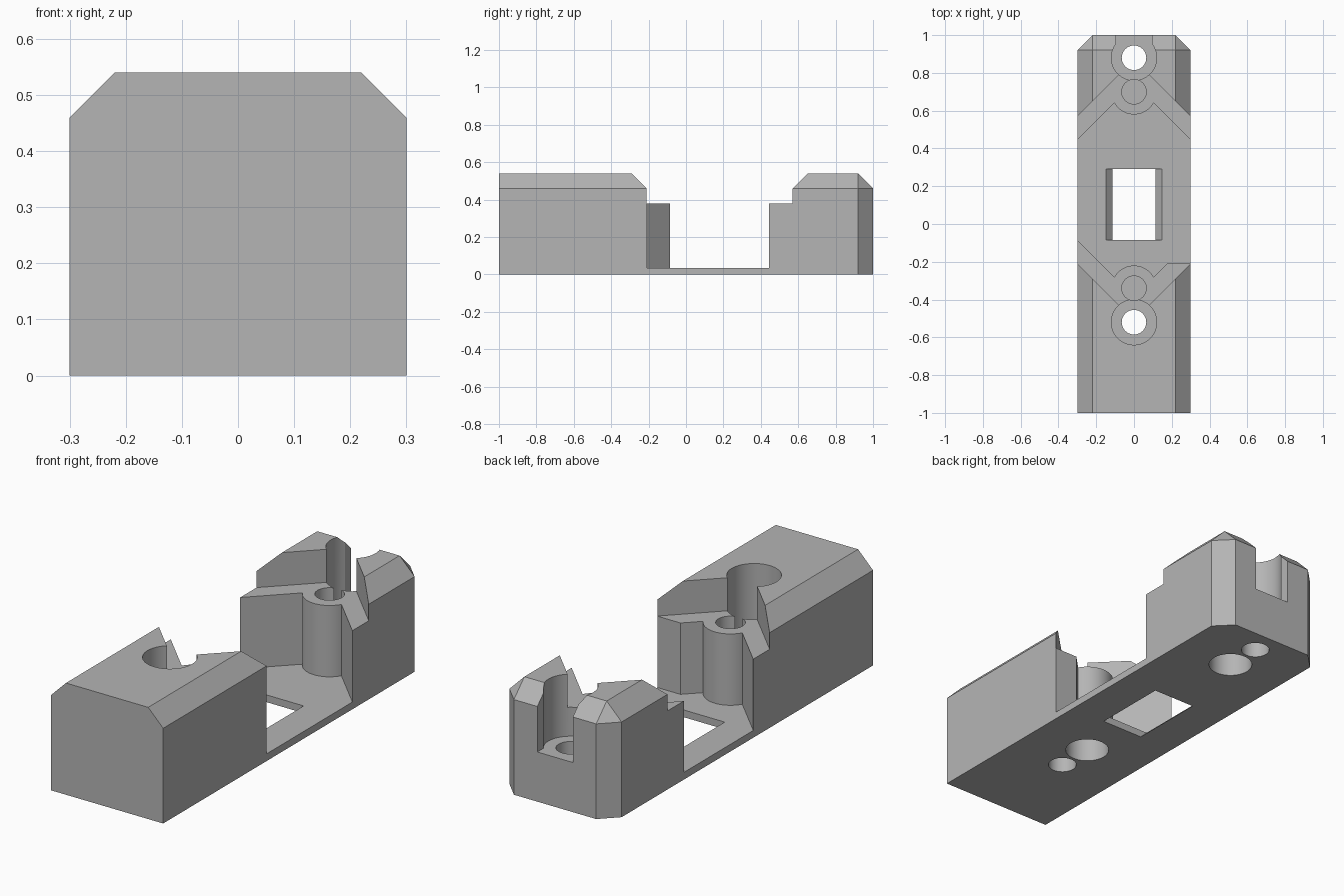
import bpy
import bmesh
from math import cos, sin, radians

cube = bpy.data.objects.get("Cube")
if cube:
    bpy.data.objects.remove(cube, do_unlink=True)

grey = bpy.data.materials.new("plain grey")
grey.use_nodes = True
grey.diffuse_color = (0.46, 0.46, 0.46, 1)
grey.node_tree.nodes["Principled BSDF"].inputs["Base Color"].default_value = grey.diffuse_color


def new_object(name, bm):
    bmesh.ops.recalc_face_normals(bm, faces=bm.faces)
    mesh = bpy.data.meshes.new(name)
    bm.to_mesh(mesh)
    bm.free()
    mesh.materials.append(grey)
    obj = bpy.data.objects.new(name, mesh)
    bpy.context.collection.objects.link(obj)
    return obj


def hull(name, points):
    bm = bmesh.new()
    for p in points:
        bm.verts.new(p)
    bmesh.ops.convex_hull(bm, input=bm.verts)
    bmesh.ops.dissolve_limit(bm, angle_limit=0.01, verts=bm.verts, edges=bm.edges)
    return new_object(name, bm)


def prism(name, outline, z0, z1):
    bm = bmesh.new()
    base = bm.faces.new([bm.verts.new((x, y, z0)) for x, y in outline])
    ext = bmesh.ops.extrude_face_region(bm, geom=[base])
    for v in ext["geom"]:
        if isinstance(v, bmesh.types.BMVert):
            v.co.z = z1
    return new_object(name, bm)


def arc(cy, r, a0, a1, n=32):
    steps = [radians(a0 + (a1 - a0) * i / n) for i in range(n + 1)]
    return [(r * cos(a), cy + r * sin(a)) for a in steps]


def circle(cy, r):
    return arc(cy, r, 0, 360, 48)[:-1]


def cut(target, cutter):
    mod = target.modifiers.new("cut", 'BOOLEAN')
    mod.operation = 'DIFFERENCE'
    mod.solver = 'EXACT'
    mod.object = cutter
    bpy.context.view_layer.objects.active = target
    bpy.ops.object.modifier_apply(modifier=mod.name)
    bpy.data.objects.remove(cutter, do_unlink=True)


# Main block: chamfered long edges, back top edge and back corners
W, H, C = 0.3, 0.54, 0.08
points = []
for s in (-1, 1):
    outer, inner = s * W, s * (W - C)
    points += [(outer, -1, 0), (outer, -1, H - C), (inner, -1, H)]
    points += [(outer, 1 - C, 0), (outer, 1 - C, H - C), (inner, 1 - C, H)]
    points += [(inner, 1, 0), (inner, 1, H - C)]
body = hull("housing_body", points)

# Ledge cut: upper V walls at both ends
cut(body, prism("ledge_cutter", [(-0.4, -0.11), (0, -0.51), (0.4, -0.11),
                                 (0.4, 0.47), (0, 0.87), (-0.4, 0.47)], 0.38, 1))

# Central cavity with round screw bosses and one squared corner
front_y, back_y = -0.34, 0.70
cavity = [(-0.4, 0.015)] + arc(front_y, 0.12, 150.4, 29.6)
cavity += [(0.176, -0.209), (0.4, -0.209), (0.4, 0.345)]
cavity += arc(back_y, 0.12, -29.6, -150.4) + [(-0.4, 0.345)]
cut(body, prism("cavity_cutter", cavity, 0.035, 1))

# Floor window with sloping sides
window = []
for z, half in ((-0.02, 0.093), (0.055, 0.168)):
    window += [(s * half, y, z) for s in (-1, 1) for y in (-0.085, 0.29)]
cut(body, hull("window_cutter", window))

# Counterbores; the back one opens through the end wall
cut(body, prism("front_counterbore", circle(-0.52, 0.12), 0.24, 1))
slot = arc(0.88, 0.12, 142.3, 397.7) + [(0.095, 1.1), (-0.095, 1.1)]
cut(body, prism("back_counterbore", slot, 0.24, 1))

# Mounting holes, boss holes and screw head recesses below
for bore_y, boss_y in ((-0.52, front_y), (0.88, back_y)):
    cut(body, prism("through_hole", circle(bore_y, 0.065), -0.1, 1))
    cut(body, prism("boss_hole", circle(boss_y, 0.065), 0.16, 0.5))
    cut(body, prism("head_recess", circle(boss_y, 0.1), -0.1, 0.14))

# Smooth bores, sharp edges
bpy.ops.object.select_all(action='DESELECT')
body.select_set(True)
bpy.context.view_layer.objects.active = body
bpy.ops.object.shade_smooth_by_angle(angle=radians(25))
